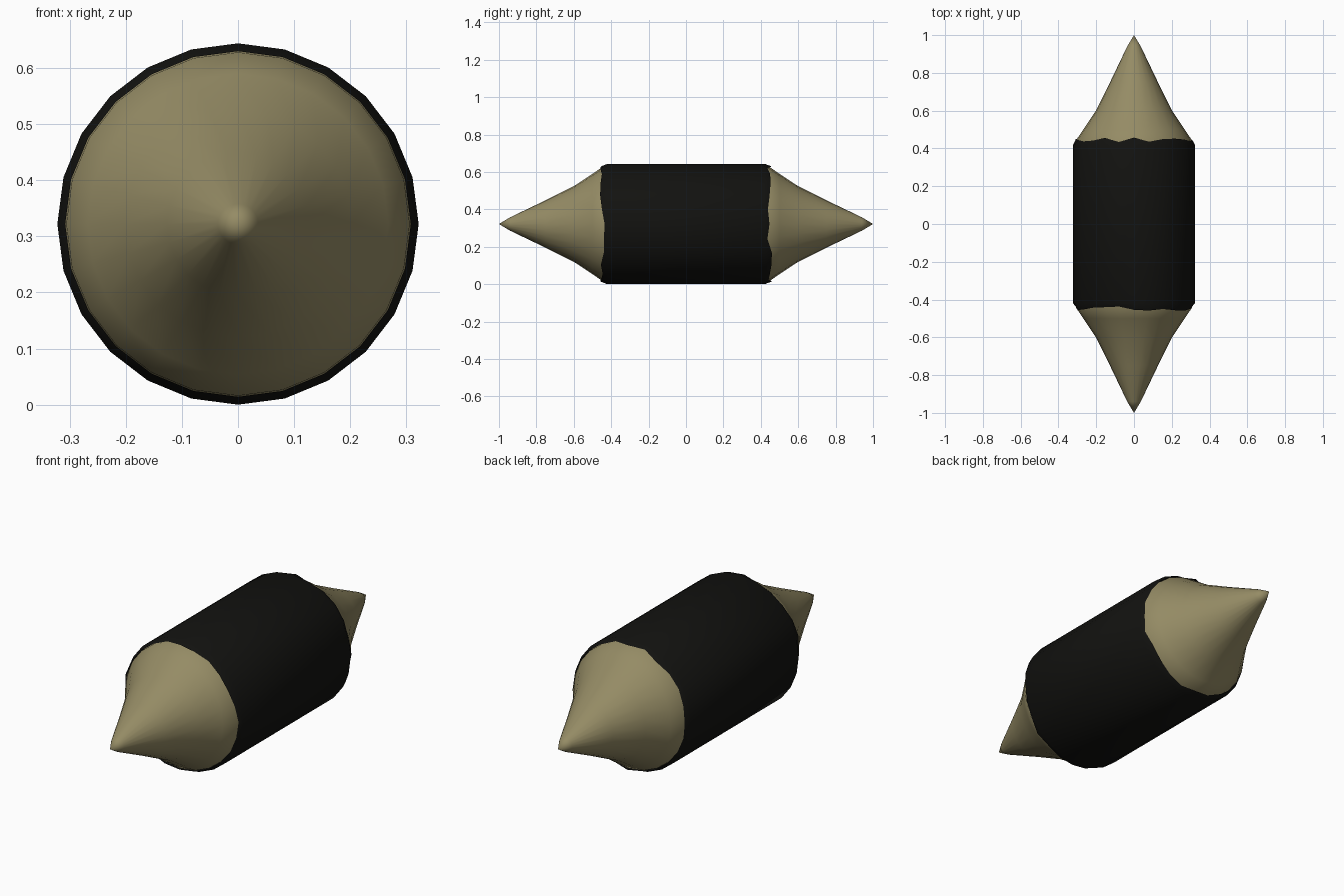
import bpy, bmesh, math, random

if "Cube" in bpy.data.objects:
    bpy.data.objects.remove(bpy.data.objects["Cube"])

random.seed(4)
SIDES = 24
CZ = 0.322


def material(name, rgb):
    m = bpy.data.materials.new(name)
    m.diffuse_color = (*rgb, 1)
    m.use_nodes = True
    m.node_tree.nodes["Principled BSDF"].inputs["Base Color"].default_value = m.diffuse_color
    return m


def lathe(name, profile, mat, wobble=()):
    """Turn (y, radius) pairs around the long axis; wobble lists rings with uneven edges."""
    bm = bmesh.new()
    rings = []
    for i, (y, r) in enumerate(profile):
        if r == 0:
            rings.append([bm.verts.new((0, y, CZ))] * SIDES)
            continue
        ring = []
        for k in range(SIDES):
            a = math.tau * k / SIDES
            dy = random.uniform(-0.014, 0.014) if i in wobble else 0
            ring.append(bm.verts.new((r * math.sin(a), y + dy, CZ + r * math.cos(a))))
        rings.append(ring)
    for a, b in zip(rings, rings[1:]):
        for k in range(SIDES):
            n = (k + 1) % SIDES
            bm.faces.new(list(dict.fromkeys((a[k], a[n], b[n], b[k]))))
    bmesh.ops.recalc_face_normals(bm, faces=bm.faces)
    me = bpy.data.meshes.new(name)
    bm.to_mesh(me)
    bm.free()
    ob = bpy.data.objects.new(name, me)
    bpy.context.collection.objects.link(ob)
    me.materials.append(mat)
    bpy.ops.object.select_all(action='DESELECT')
    ob.select_set(True)
    bpy.context.view_layer.objects.active = ob
    bpy.ops.object.shade_smooth_by_angle(angle=math.radians(40))
    return ob


black = material("black_sleeve", (0.006, 0.006, 0.005))
tan = material("tan_tip", (0.30, 0.26, 0.13))

# Black sleeve with slightly rounded, uneven rims
lathe("sleeve", [(-0.447, 0.308), (-0.42, 0.322), (0.42, 0.322), (0.447, 0.308)],
      black, wobble=(0, 3))

# Tapered tips, the base tucked inside the sleeve
tip = [(0.40, 0), (0.40, 0.308), (0.445, 0.306), (0.50, 0.268), (0.60, 0.202),
       (0.75, 0.127), (0.94, 0.036), (1.0, 0)]
for label, s in (("front", -1), ("back", 1)):
    lathe(label + "_tip", [(s * y, r) for y, r in tip], tan)
